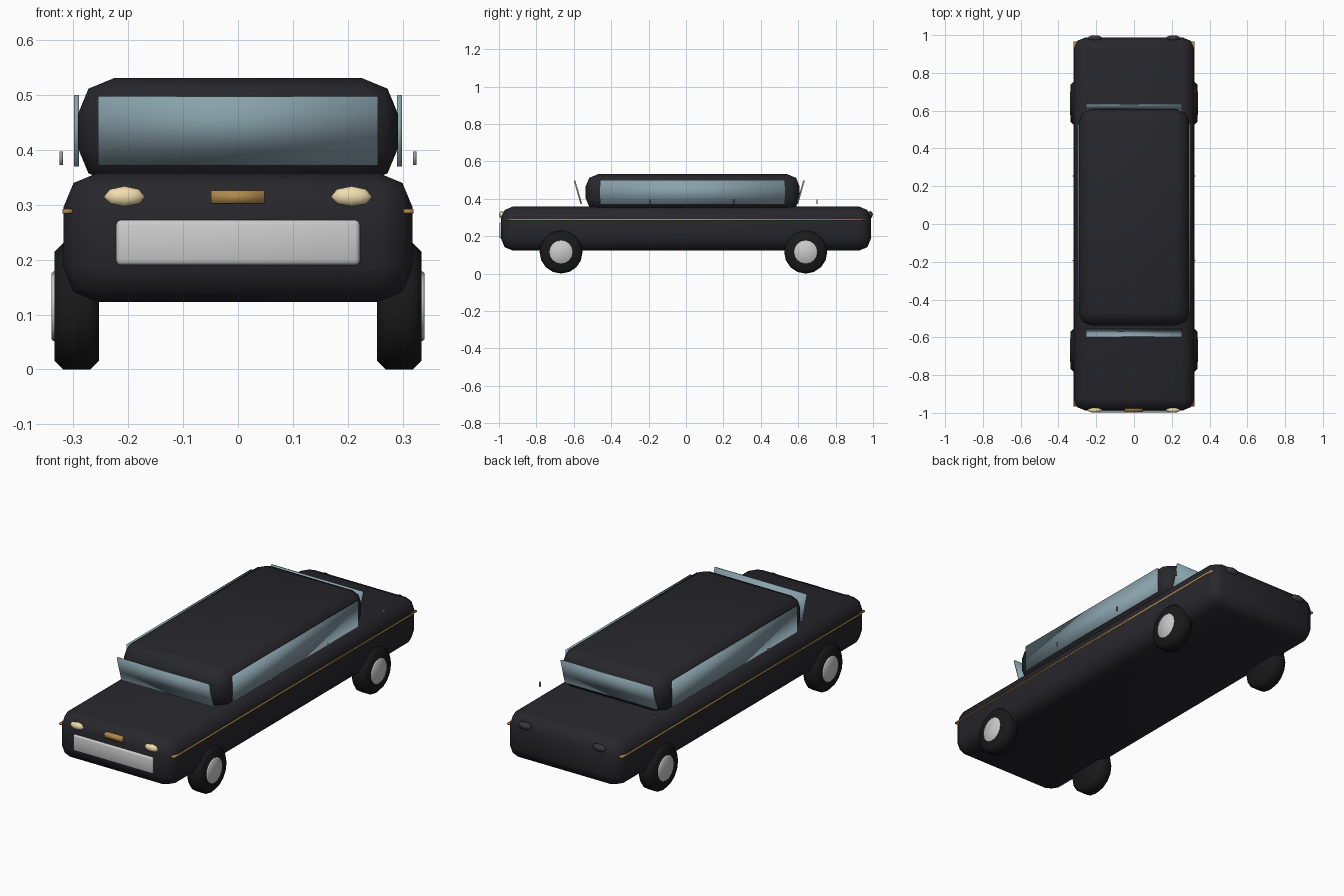
import bpy, math

if "Cube" in bpy.data.objects:
    bpy.data.objects.remove(bpy.data.objects["Cube"])

def mat(name, rgb):
    m = bpy.data.materials.new(name)
    m.diffuse_color = (*rgb, 1)
    m.use_nodes = True
    m.node_tree.nodes["Principled BSDF"].inputs["Base Color"].default_value = m.diffuse_color
    return m

BLACK = mat("black_paint", (0.02, 0.02, 0.025))
RUBBER = mat("rubber", (0.01, 0.01, 0.011))
GLASS = mat("glass", (0.25, 0.36, 0.41))
GOLD = mat("gold", (0.43, 0.25, 0.07))
CHROME = mat("chrome", (0.7, 0.7, 0.72))
CREAM = mat("lamp_cream", (0.88, 0.72, 0.42))
DARK = mat("lamp_dark", (0.04, 0.04, 0.045))
STEEL = mat("steel", (0.3, 0.32, 0.33))

def finish(name, material, bevel=0, segments=2):
    o = bpy.context.object
    o.name = name
    o.data.materials.append(material)
    bpy.ops.object.transform_apply(location=False, rotation=False, scale=True)
    o.data.polygons.foreach_set("use_smooth", [True] * len(o.data.polygons))
    if bevel:
        b = o.modifiers.new("bevel", 'BEVEL')
        b.width, b.segments = bevel, segments
        b.limit_method = 'ANGLE'
    return o

def box(name, lo, hi, material, bevel=0, segments=2, tilt=0):
    loc = [(a + b) / 2 for a, b in zip(lo, hi)]
    bpy.ops.mesh.primitive_cube_add(size=1, location=loc, rotation=(tilt, 0, 0))
    bpy.context.object.scale = [b - a for a, b in zip(lo, hi)]
    return finish(name, material, bevel, segments)

def disc(name, x, y, z, radius, depth, material, bevel=0):
    bpy.ops.mesh.primitive_cylinder_add(vertices=16, radius=radius, depth=depth,
                                        location=(x, y, z), rotation=(0, math.pi / 2, 0))
    return finish(name, material, bevel, 1)

def lamp(name, x, y, material):
    bpy.ops.mesh.primitive_uv_sphere_add(segments=8, ring_count=6, radius=1,
                                         location=(x, y, 0.315), rotation=(math.pi / 2, 0, 0))
    bpy.context.object.scale = (0.038, 0.019, 0.015)
    return finish(name, material)

# Main shells
box("body", (-0.318, -0.988, 0.123), (0.318, 0.988, 0.358), BLACK, 0.062)
box("cabin", (-0.292, -0.537, 0.338), (0.292, 0.608, 0.531), BLACK, 0.066)

# Front and rear glass, both leaning outward at the top
box("windshield", (-0.255, -0.582, 0.37), (0.255, -0.574, 0.5), GLASS, tilt=math.radians(16))
box("rear_window", (-0.255, 0.609, 0.37), (0.255, 0.617, 0.5), GLASS, tilt=math.radians(-16))

# Grille and badge plate
box("grille", (-0.222, -0.998, 0.19), (0.222, -0.97, 0.272), CHROME, 0.008)
box("badge_plate", (-0.049, -0.996, 0.302), (0.048, -0.96, 0.326), GOLD)

for side, s in (("left", -1), ("right", 1)):
    def side_box(name, x0, x1, y0, y1, z0, z1, material):
        a, b = sorted((s * x0, s * x1))
        return box(f"{side}_{name}", (a, y0, z0), (b, y1, z1), material)
    side_box("window", 0.29, 0.299, -0.46, 0.53, 0.37, 0.5, GLASS)
    side_box("trim_stripe", 0.302, 0.32, -0.965, 0.965, 0.284, 0.292, GOLD)
    # Door handles
    for i, y in enumerate((-0.193, 0.255, 0.70)):
        side_box(f"handle_{i + 1}", 0.319, 0.325, y - 0.003, y + 0.003, 0.373, 0.397, STEEL)
    # Lamps
    lamp(f"{side}_headlight", s * 0.207, -0.984, CREAM)
    lamp(f"{side}_taillight", s * 0.207, 0.984, DARK)
    # Wheels
    for end, y in (("front", -0.668), ("rear", 0.64)):
        disc(f"{side}_{end}_tyre", s * 0.294, y, 0.115, 0.115, 0.082, RUBBER, 0.016)
        disc(f"{side}_{end}_hubcap", s * 0.325, y, 0.115, 0.063, 0.03, CHROME, 0.003)
